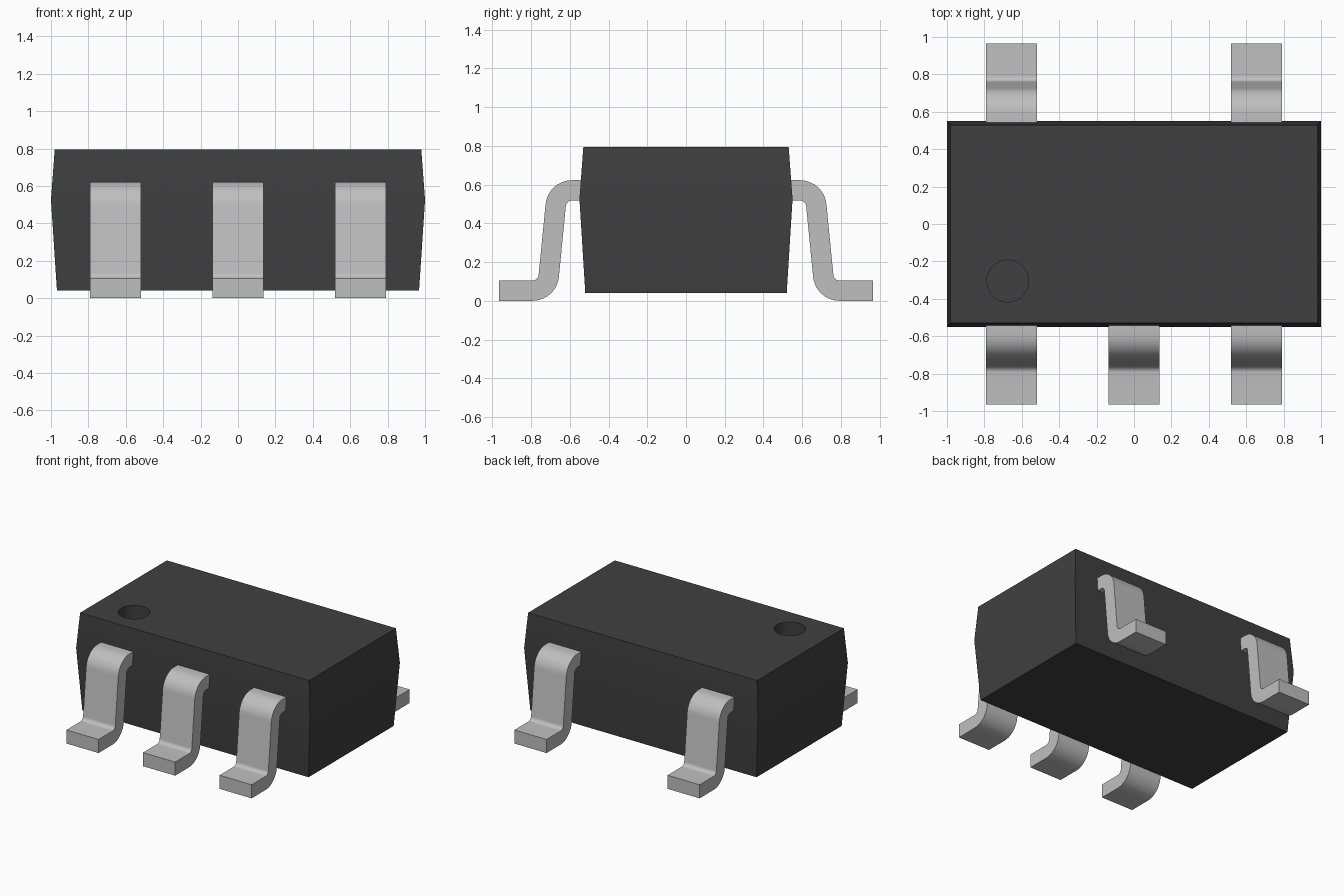
import bpy
import bmesh
import math

default = bpy.data.objects.get("Cube")
if default:
    bpy.data.objects.remove(default, do_unlink=True)


def make_material(name, value, roughness):
    mat = bpy.data.materials.new(name)
    mat.use_nodes = True
    color = (value, value, value, 1.0)
    mat.diffuse_color = color
    shader = mat.node_tree.nodes["Principled BSDF"]
    shader.inputs["Base Color"].default_value = color
    shader.inputs["Roughness"].default_value = roughness
    return mat


def make_object(name, bm, mat):
    bmesh.ops.recalc_face_normals(bm, faces=bm.faces)
    mesh = bpy.data.meshes.new(name)
    bm.to_mesh(mesh)
    bm.free()
    mesh.materials.append(mat)
    obj = bpy.data.objects.new(name, mesh)
    bpy.context.collection.objects.link(obj)
    return obj


def select_only(obj):
    bpy.ops.object.select_all(action='DESELECT')
    obj.select_set(True)
    bpy.context.view_layer.objects.active = obj


plastic = make_material("dark grey plastic", 0.051, 0.6)
metal = make_material("light grey metal", 0.52, 0.4)

# Moulded body: three rectangular sections, widest at the parting line
bm = bmesh.new()
rings = []
for hx, hy, z in ((0.968, 0.52, 0.04), (1.0, 0.55, 0.525), (0.98, 0.53, 0.795)):
    rings.append([bm.verts.new((sx * hx, sy * hy, z))
                  for sx, sy in ((-1, -1), (1, -1), (1, 1), (-1, 1))])
bm.faces.new(rings[0])
bm.faces.new(rings[-1])
for low, high in zip(rings, rings[1:]):
    for i in range(4):
        j = (i + 1) % 4
        bm.faces.new((low[i], low[j], high[j], high[i]))
body = make_object("body", bm, plastic)

# Round pin-one recess cut into the top
DEPTH = 0.12
bm = bmesh.new()
bmesh.ops.create_cone(bm, cap_ends=True, segments=48, radius1=0.112,
                      radius2=0.112, depth=2 * DEPTH)
bmesh.ops.translate(bm, verts=bm.verts, vec=(-0.675, -0.305, 0.795))
cutter = make_object("recess_cutter", bm, plastic)
cutter.hide_render = True
cut = body.modifiers.new("recess", 'BOOLEAN')
cut.operation = 'DIFFERENCE'
cut.solver = 'EXACT'
cut.object = cutter
select_only(body)
bpy.ops.object.modifier_apply(modifier=cut.name)
bpy.data.objects.remove(cutter, do_unlink=True)
select_only(body)
bpy.ops.object.shade_smooth_by_angle(angle=math.radians(10))

# Gull-wing lead: two concentric bends joined by a slightly leaning leg
THICK, BEND, LEAN, STEPS = 0.105, 0.085, 5.5, 10


def arc(cy, cz, radius, start, end):
    angles = [math.radians(start + (end - start) * i / STEPS)
              for i in range(STEPS + 1)]
    return [(cy + radius * math.cos(a), cz + radius * math.sin(a)) for a in angles]


def lead_side(offset):
    """One edge of the lead profile, offset from its centre line."""
    return ([(0.5, 0.57 + offset)]
            + arc(0.588, 0.485, BEND + offset, 90, LEAN)
            + arc(0.793, 0.1375, BEND - offset, 180 + LEAN, 270)
            + [(0.965, 0.0525 + offset)])


def add_lead(name, x, side, width=0.275):
    outline = lead_side(THICK / 2) + lead_side(-THICK / 2)[::-1]
    bm = bmesh.new()
    face = bm.faces.new([bm.verts.new((x - width / 2, side * y, z))
                         for y, z in outline])
    extruded = bmesh.ops.extrude_face_region(bm, geom=[face], use_keep_orig=True)
    moved = [v for v in extruded["geom"] if isinstance(v, bmesh.types.BMVert)]
    bmesh.ops.translate(bm, verts=moved, vec=(width, 0, 0))
    lead = make_object(name, bm, metal)
    select_only(lead)
    bpy.ops.object.shade_smooth_by_angle(angle=math.radians(30))


# Three leads in front, two at the back
for label, x, sides in (("right", -0.655, (-1, 1)),
                        ("middle", 0.0, (-1,)),
                        ("left", 0.655, (-1, 1))):
    for side in sides:
        add_lead(("front" if side < 0 else "back") + "_lead_" + label, x, side)
